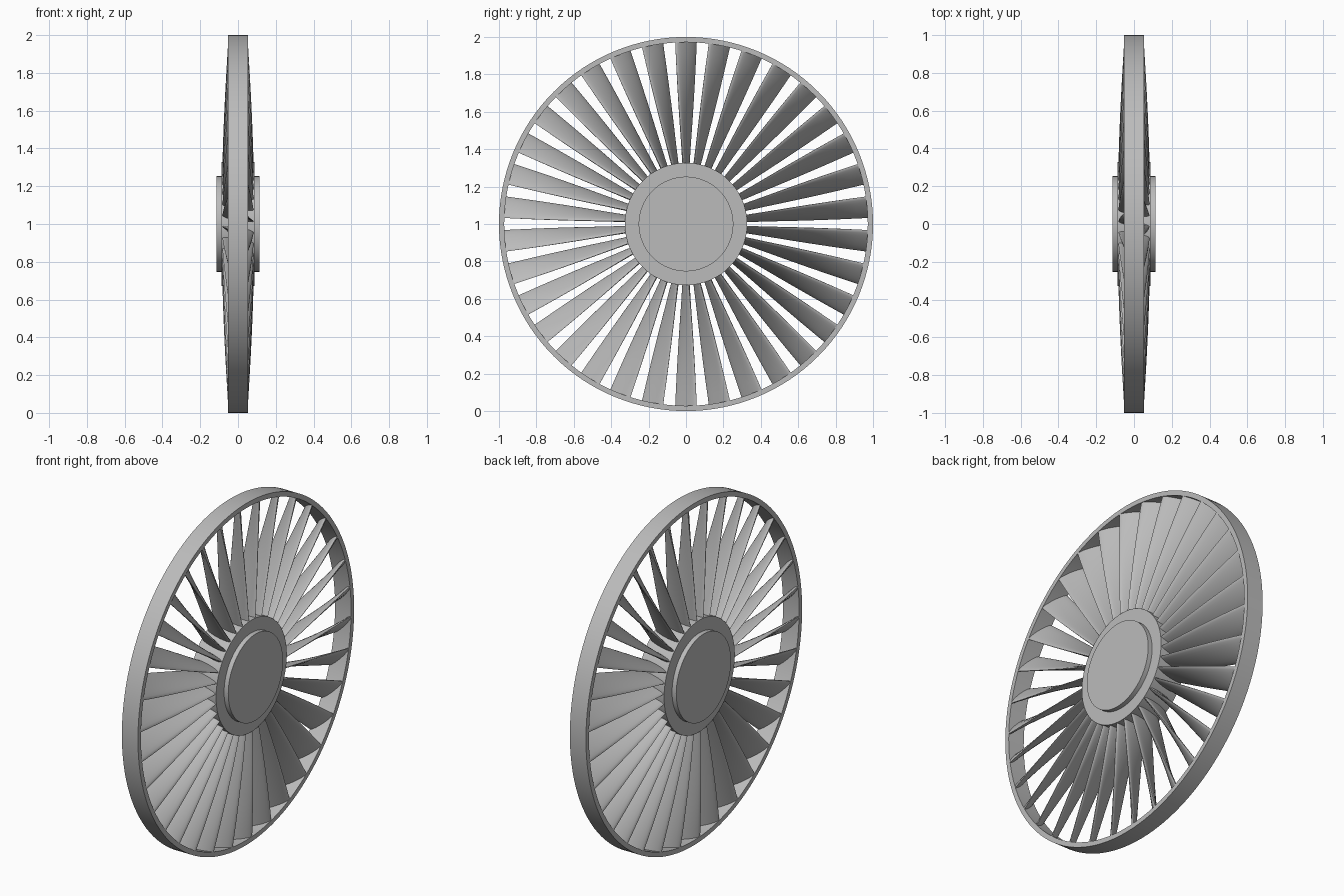
import bpy, bmesh
from math import sin, cos, pi, radians
from mathutils import Matrix, Vector

if "Cube" in bpy.data.objects:
    bpy.data.objects.remove(bpy.data.objects["Cube"])

CENTRE = Vector((0, 0, 1))
BLADES = 34

grey = bpy.data.materials.new("metal grey")
grey.use_nodes = True
colour = (0.5, 0.5, 0.5, 1)
grey.diffuse_color = colour
grey.node_tree.nodes["Principled BSDF"].inputs["Base Color"].default_value = colour


def finish(bm, name):
    """Turn the mesh into a smooth object with sharp corners kept."""
    bmesh.ops.recalc_face_normals(bm, faces=bm.faces)
    mesh = bpy.data.meshes.new(name)
    bm.to_mesh(mesh)
    bm.free()
    mesh.materials.append(grey)
    obj = bpy.data.objects.new(name, mesh)
    bpy.context.collection.objects.link(obj)
    obj.location = CENTRE
    bpy.ops.object.select_all(action="DESELECT")
    obj.select_set(True)
    bpy.context.view_layer.objects.active = obj
    bpy.ops.object.shade_smooth_by_angle(angle=radians(35))
    return obj


def turned(name, profile, closed, steps=128):
    """Revolve an (x, radius) profile round the x axis."""
    bm = bmesh.new()
    verts = [bm.verts.new((x, 0, r)) for x, r in profile]
    pairs = list(zip(verts, verts[1:]))
    if closed:
        pairs.append((verts[-1], verts[0]))
    edges = [bm.edges.new(p) for p in pairs]
    bmesh.ops.spin(bm, geom=verts + edges, cent=(0, 0, 0), axis=(1, 0, 0),
                   angle=2 * pi, steps=steps)
    bmesh.ops.remove_doubles(bm, verts=bm.verts, dist=0.0001)
    return finish(bm, name)


# Outer rim
turned("rim", [(-0.052, 0.972), (-0.052, 1), (0.052, 1), (0.052, 0.972)], True)

# Hub with a raised round boss on both sides
half = [(0.114, 0), (0.114, 0.253), (0.087, 0.253), (0.087, 0.327)]
turned("hub", half + [(-x, r) for x, r in reversed(half)], False)


# Twisted blades with an elliptical section, lofted from hub to rim
def section(bm, t, turn, sides=20):
    radius = 0.3 + t * 0.682
    chord = 0.084 - t * 0.007
    thick = 0.013
    twist = radians(9 + t * 40)
    ring = []
    for i in range(sides):
        u = chord * cos(2 * pi * i / sides)
        v = thick * sin(2 * pi * i / sides)
        p = Vector((u * cos(twist) + v * sin(twist),
                    v * cos(twist) - u * sin(twist), radius))
        ring.append(bm.verts.new(turn @ p))
    return ring


bm = bmesh.new()
LAYERS = 10
for k in range(BLADES):
    turn = Matrix.Rotation(2 * pi * k / BLADES, 3, "X")
    rings = [section(bm, j / LAYERS, turn) for j in range(LAYERS + 1)]
    for a, b in zip(rings, rings[1:]):
        for i in range(len(a)):
            n = (i + 1) % len(a)
            bm.faces.new((a[i], a[n], b[n], b[i]))
    bm.faces.new(rings[0])
    bm.faces.new(rings[-1])
finish(bm, "blades")
